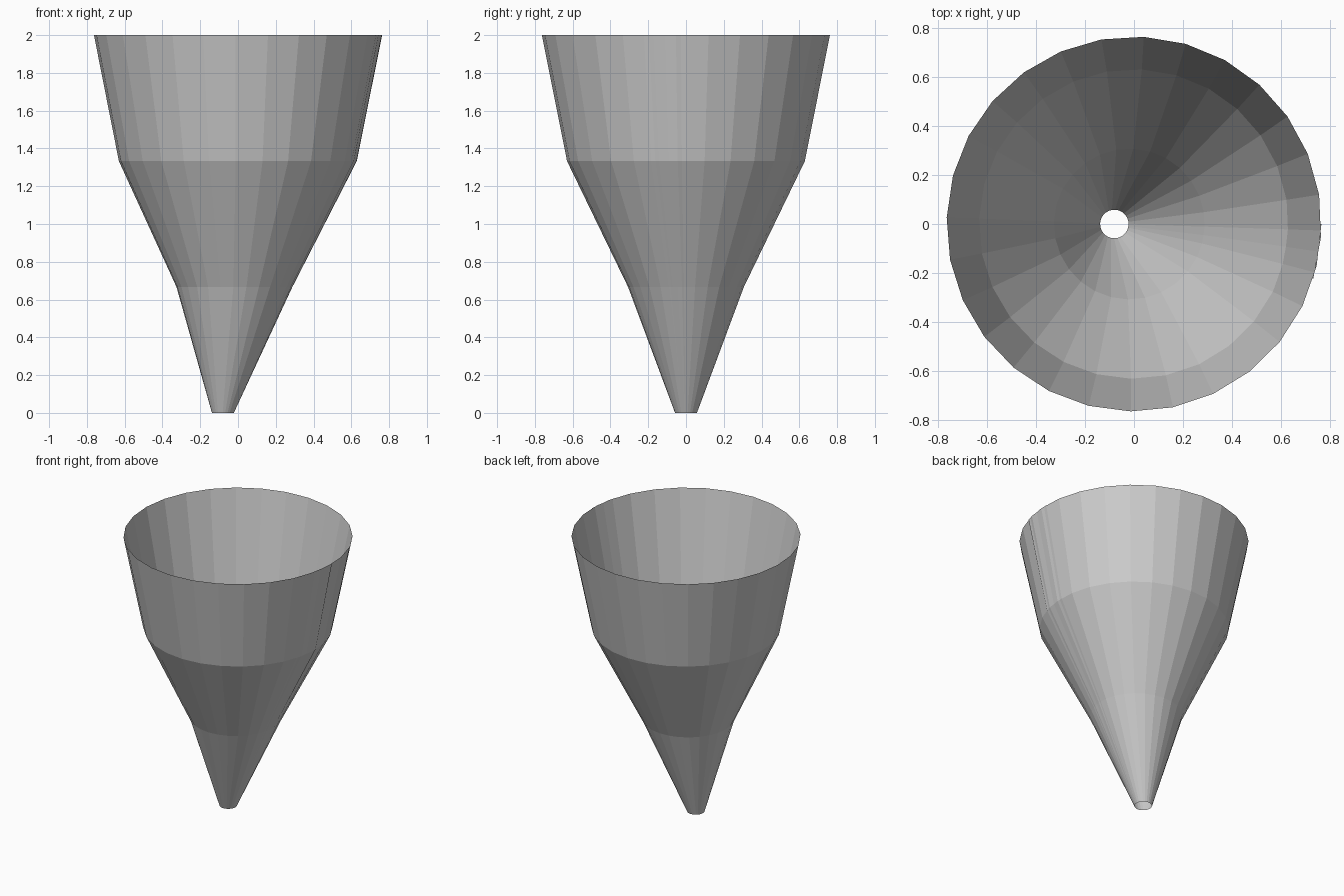
import bpy, bmesh
from math import cos, sin, radians

if "Cube" in bpy.data.objects:
    bpy.data.objects.remove(bpy.data.objects["Cube"])

# Rolled sheet funnel: each ring is (z, centre x, radius)
RINGS = [(0.0, -0.08, 0.058), (0.667, -0.019, 0.307),
         (1.333, -0.001, 0.63), (2.0, 0.0, 0.763)]
START, STEP, COUNT = -17.0, 13.0, 30   # ends overlap slightly at the right side seam

bm = bmesh.new()
loops = []
for z, cx, r in RINGS:
    loops.append([bm.verts.new((cx + r * cos(radians(START + STEP * i)),
                                r * sin(radians(START + STEP * i)), z))
                  for i in range(COUNT)])

# Flat facets between neighbouring rings, open at both ends and at the seam
for low, high in zip(loops, loops[1:]):
    for i in range(COUNT - 1):
        bm.faces.new((low[i], low[i + 1], high[i + 1], high[i]))

mesh = bpy.data.meshes.new("rolled_cone")
bm.to_mesh(mesh)
bm.free()
cone = bpy.data.objects.new("rolled_cone", mesh)
bpy.context.collection.objects.link(cone)
